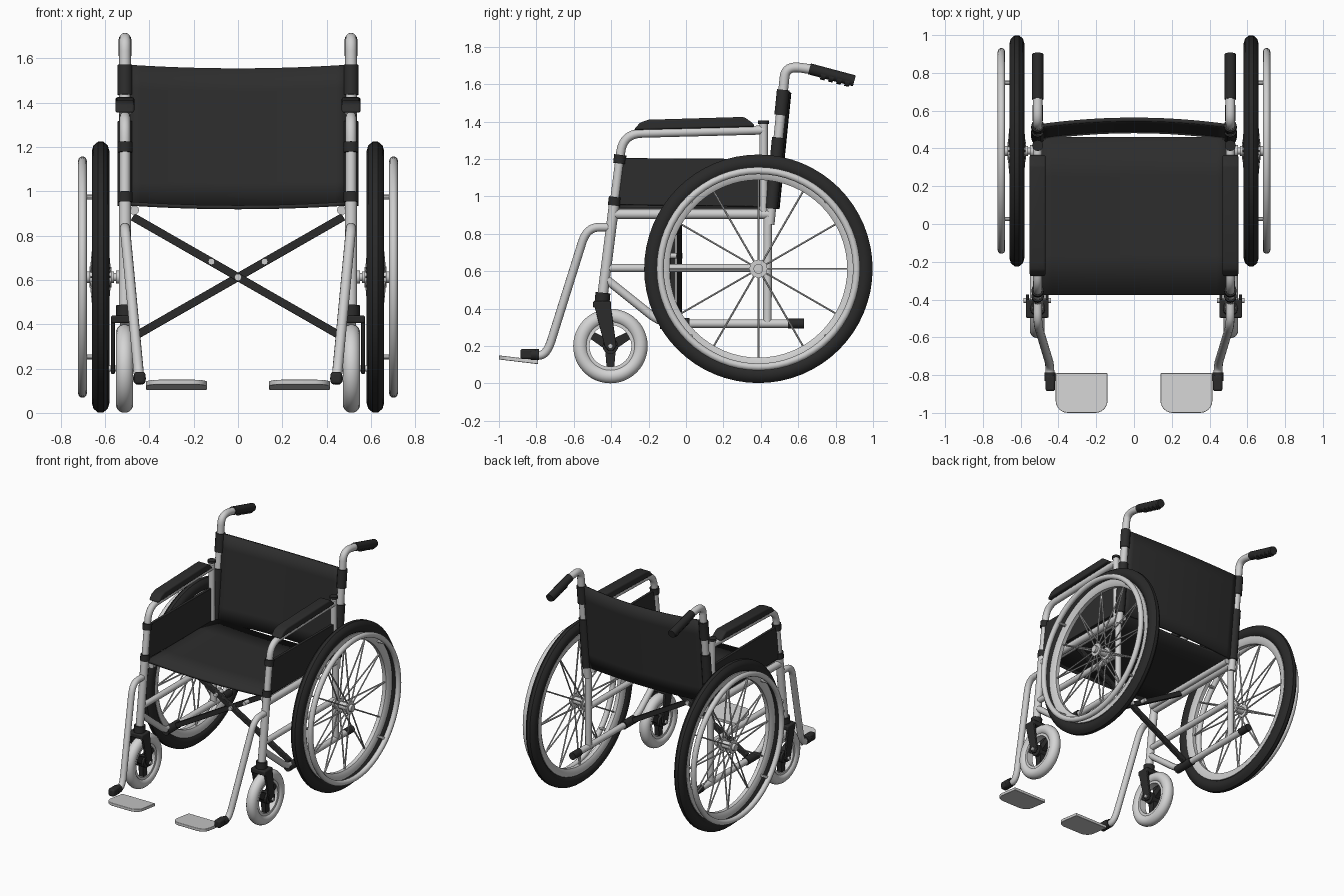
import bpy, bmesh, math
from mathutils import Vector, Matrix

if "Cube" in bpy.data.objects:
    bpy.data.objects.remove(bpy.data.objects["Cube"])


def material(name, v):
    m = bpy.data.materials.new(name)
    m.diffuse_color = (v, v, v, 1)
    m.use_nodes = True
    m.node_tree.nodes["Principled BSDF"].inputs["Base Color"].default_value = m.diffuse_color
    return m


METAL = material("light_grey_metal", 0.62)
CASTER = material("pale_grey_rubber", 0.66)
FABRIC = material("black_fabric", 0.026)
RUBBER = material("black_rubber", 0.022)
PLASTIC = material("dark_plastic", 0.024)


def add_mesh(name, bm, mat, bevel=0.0):
    bmesh.ops.remove_doubles(bm, verts=bm.verts, dist=1e-5)
    bmesh.ops.recalc_face_normals(bm, faces=bm.faces)
    me = bpy.data.meshes.new(name)
    bm.to_mesh(me)
    bm.free()
    me.materials.append(mat)
    me.shade_smooth()
    me.set_sharp_from_angle(angle=math.radians(38))
    ob = bpy.data.objects.new(name, me)
    bpy.context.collection.objects.link(ob)
    if bevel:
        b = ob.modifiers.new("bevel", 'BEVEL')
        b.width, b.segments, b.limit_method = bevel, 3, 'ANGLE'
    return ob


def tube(name, pts, r, mat, fillet=0.08, res=4):
    """Round tube along a path with rounded corners."""
    P = [Vector(p) for p in pts]
    path = [P[0]]
    for a, b, c in zip(P, P[1:], P[2:]):
        s = b + (a - b).normalized() * min(fillet, (a - b).length * 0.48)
        e = b + (c - b).normalized() * min(fillet, (c - b).length * 0.48)
        for i in range(9):
            t = i / 8
            path.append(s * (1 - t) ** 2 + b * 2 * t * (1 - t) + e * t * t)
    path.append(P[-1])
    cu = bpy.data.curves.new(name, 'CURVE')
    cu.dimensions = '3D'
    cu.bevel_depth, cu.bevel_resolution, cu.use_fill_caps = r, res, True
    sp = cu.splines.new('POLY')
    sp.points.add(len(path) - 1)
    for q, p in zip(sp.points, path):
        q.co = (*p, 1)
    tmp = bpy.data.objects.new("path", cu)
    bm = bmesh.new()
    me = bpy.data.meshes.new_from_object(tmp)
    bm.from_mesh(me)
    bpy.data.objects.remove(tmp)
    bpy.data.meshes.remove(me)
    return add_mesh(name, bm, mat)


def ring(name, profile, center, mat, seg=64):
    """Closed profile of (x offset, radius) spun around an axle along x."""
    bm = bmesh.new()
    n = len(profile)
    vs = []
    for i in range(seg):
        a = 2 * math.pi * i / seg
        vs.append([bm.verts.new((center[0] + x, center[1] + r * math.cos(a), center[2] + r * math.sin(a)))
                   for x, r in profile])
    for i in range(seg):
        for j in range(n):
            u, v = vs[i], vs[(i + 1) % seg]
            bm.faces.new((u[j], u[(j + 1) % n], v[(j + 1) % n], v[j]))
    return add_mesh(name, bm, mat)


def oval(w, h, R, n):
    return [(w * math.sin(2 * math.pi * (k + .5) / n), R + h * math.cos(2 * math.pi * (k + .5) / n))
            for k in range(n)]


def prism(name, pts, axis, lo, hi, mat, bevel=0.0):
    """Flat outline extruded along one axis."""
    put = {'x': lambda p, d: (d, p[0], p[1]), 'y': lambda p, d: (p[0], d, p[1]),
           'z': lambda p, d: (p[0], p[1], d)}[axis]
    bm = bmesh.new()
    a = [bm.verts.new(put(p, lo)) for p in pts]
    b = [bm.verts.new(put(p, hi)) for p in pts]
    bm.faces.new(a)
    bm.faces.new(b)
    for i in range(len(pts)):
        j = (i + 1) % len(pts)
        bm.faces.new((a[i], a[j], b[j], b[i]))
    return add_mesh(name, bm, mat, bevel)


def rect(a, b, c, d):
    return [(a, c), (b, c), (b, d), (a, d)]


def back_y(z):
    return 0.455 + (z - 0.93) * 0.1016


def front_y(z):
    return -0.446 + (z - 0.47) * 0.1264


def build_side(s, tag):
    X = 0.51 * s

    def N(part):
        return tag + "_" + part

    def T(part, yz, r, mat=METAL, x=0.51, **k):
        return tube(N(part), [(x * s, y, z) for y, z in yz], r, mat, **k)

    # drive wheel: tyre, rim, hand rim
    C = (0.62 * s, 0.387, 0.613)
    ring(N("tyre"), oval(0.04, 0.046, 0.567, 10), C, RUBBER)
    ring(N("rim"), [(-.027, .53), (.027, .53), (.027, .495), (.014, .475), (-.014, .475), (-.027, .495)], C, METAL)
    ring(N("hand_rim"), oval(0.02, 0.02, 0.525, 10), (0.702 * s, C[1], C[2]), METAL)
    for k in range(4):
        a = math.pi / 4 + k * math.pi / 2
        y, z = C[1] + .51 * math.cos(a), C[2] + .51 * math.sin(a)
        tube(N("hand_rim_peg"), [(.635 * s, y, z), (.702 * s, y, z)], 0.011, METAL, res=2)
    # hub, axle and spokes
    for part, x0, x1, r in (("hub", .56, .69, .026), ("hub_flange_in", .572, .586, .046),
                            ("hub_flange_out", .656, .67, .048), ("axle", .5, .57, .018), ("axle_nut", .535, .55, .03)):
        tube(N(part), [(x0 * s, C[1], C[2]), (x1 * s, C[1], C[2])], r, METAL, res=6)
    for k in range(12):
        a = math.radians(30 * k)
        for x in (.579, .663):
            tube(N("spoke"), [(x * s, C[1] + .035 * math.cos(a), C[2] + .035 * math.sin(a)),
                              (C[0], C[1] + .485 * math.cos(a), C[2] + .485 * math.sin(a))], 0.0055, METAL, res=1)

    # caster wheel with three spokes
    K = (0.512 * s, -0.404, 0.2)
    ring(N("caster_tyre"), oval(0.04, 0.04, 0.16, 16), K, CASTER, 48)
    ring(N("caster_rim"), rect(-.025, .025, .112, .13), K, CASTER, 48)
    T("caster_hub", [(0, 0)] * 0 or [(K[1], K[2]), (K[1], K[2] + 1e-4)], 0.01, PLASTIC)
    tube(N("caster_core"), [(.477 * s, K[1], K[2]), (.547 * s, K[1], K[2])], 0.042, PLASTIC, res=6)
    for deg in (30, 150, 270):
        d = Vector((math.cos(math.radians(deg)), math.sin(math.radians(deg))))
        p = Vector((-d.y, d.x))
        o = Vector(K[1:])
        prism(N("caster_spoke"), [o + p * .03, o - p * .03, o + d * .118 - p * .02, o + d * .118 + p * .02],
              'x', .494 * s, .53 * s, PLASTIC)
    # caster fork
    for x in (.452, .556):
        prism(N("fork_leg"), [(-.495, .435), (-.405, .435), (-.372, .2), (-.39, .175), (-.415, .175), (-.435, .2)],
              'x', x * s, (x + .017) * s, PLASTIC, .005)
    prism(N("fork_crown"), rect(-.497, -.40, .405, .44), 'x', .452 * s, .573 * s, PLASTIC, .008)
    T("caster_stem", [(-.449, .43), (-.444, .485)], 0.04, PLASTIC)
    tube(N("caster_axle"), [(.44 * s, K[1], K[2]), (.585 * s, K[1], K[2])], 0.013, METAL)

    # side frame tubes
    T("front_upright_and_arm", [(-.446, .47), (front_y(1.335), 1.335), (.42, 1.355)], 0.024, fillet=.1)
    T("front_upright_lower", [(-.446, .47), (front_y(.96), .96)], 0.028)
    T("rear_upright", [(.435, .32), (.437, .92)], 0.023)
    T("arm_post", [(.415, .9), (.415, 1.395)], 0.023)
    T("arm_post_cap", [(.415, 1.388), (.415, 1.405)], 0.029, PLASTIC)
    T("seat_side_tube", [(-.39, .905), (.44, .905)], 0.026)
    T("seat_rail", [(-.37, .915), (.45, .915)], 0.021, x=.468)
    T("mid_rail", [(front_y(.617), .617), (.44, .617)], 0.022)
    T("lower_rail", [(-.43, .56), (-.13, .32), (.56, .32)], 0.023)
    T("lower_rail_tip", [(.545, .32), (.63, .32)], 0.027, RUBBER)
    T("brace_sleeve", [(-.14, .32), (.02, .32)], 0.03, PLASTIC)

    # back cane with push handle
    T("back_cane", [(.447, .85), (.52, 1.57), (.533, 1.70), (.70, 1.675)], 0.026, fillet=.09)
    T("push_grip", [(.66, 1.682), (.9, 1.618)], 0.03, RUBBER)
    for k in range(4):
        y = .735 + .043 * k
        z = 1.682 - (y - .66) * .267 - .012
        T("grip_ridge", [(y - .012, z + .003), (y + .012, z - .003)], 0.028, RUBBER)
    for z0, z1 in ((.935, 1.315), (1.435, 1.57)):
        T("back_sleeve", [(back_y(z0), z0), (back_y(z1), z1)], 0.034, FABRIC)

    # arm pad and skirt panel
    prism(N("arm_pad"), [(-.28, 1.355), (.368, 1.372), (.36, 1.39), (.31, 1.425), (-.2, 1.41), (-.245, 1.395)],
          'x', .468 * s, .553 * s, FABRIC, .012)
    prism(N("skirt_panel"), [(front_y(.955), .955), (.41, .945), (.41, 1.2), (front_y(1.205), 1.205)],
          'x', .5 * s, .522 * s, FABRIC, .004)
    for z in (.975, 1.2):
        T("skirt_clip", [(front_y(z - .024), z - .024), (front_y(z + .022), z + .022)], 0.033, PLASTIC)

    # footrest hanger, clamp and plate
    tube(N("footrest_hanger"), [(X, -.395, .835), (X, -.53, .835), (.445 * s, -.745, .15), (.445 * s, -.83, .15)],
         0.023, METAL, fillet=.085)
    prism(N("foot_clamp"), rect(-.885, -.80, .13, .185), 'x', .418 * s, .468 * s, PLASTIC, .012)
    tube(N("foot_clamp_collar"), [(.445 * s, -.785, .155), (.445 * s, -.83, .155)], 0.03, PLASTIC)
    out = [(.14, -.79), (.415, -.79)]
    for cx, a0 in ((.35, 0), (.205, -90)):
        for k in range(7):
            a = math.radians(a0 - 15 * k)
            out.append((cx + .065 * math.cos(a), -.935 + .065 * math.sin(a)))
    plate = prism(N("footplate"), [(x * s, y) for x, y in out], 'z', .103, .125, METAL, .004)
    for v in plate.data.vertices:
        v.co.z += (-.79 - v.co.y) * .12


for s, tag in ((1, "right"), (-1, "left")):
    build_side(s, tag)


def sheet(name, fn, nx, ny, thick):
    """Cloth grid from a surface function, given thickness."""
    bm = bmesh.new()
    g = [[bm.verts.new(fn(2 * i / nx - 1, j / ny)) for j in range(ny + 1)] for i in range(nx + 1)]
    for i in range(nx):
        for j in range(ny):
            bm.faces.new((g[i][j], g[i + 1][j], g[i + 1][j + 1], g[i][j + 1]))
    m = add_mesh(name, bm, FABRIC).modifiers.new("thickness", 'SOLIDIFY')
    m.thickness, m.offset = thick, 0


# sling seat and back
sheet("seat", lambda u, v: (.5 * u, -.375 + .835 * v, .945 - .017 * (1 - u * u)), 16, 4, .018)


def back_point(u, v):
    z = .935 + .635 * v - .016 * (1 - u * u) * v
    return (.49 * u, back_y(z) + .035 * (1 - u * u), z)


sheet("backrest", back_point, 20, 6, .02)

# folding cross brace with bolts
for s, y in ((1, -.085), (-1, -.052)):
    a, b = Vector((-.475 * s, .885)), Vector((.485 * s, .335))
    d = (b - a).normalized()
    p = Vector((-d.y, d.x)) * .018
    prism("cross_brace", [a + p, b + p, b - p, a - p], 'y', y, y + .03, PLASTIC, .004)
    tube("brace_bolt", [(.12 * s, -.1, .683), (.12 * s, -.02, .683)], .015, METAL)
tube("brace_pivot", [(0, -.097, .612), (0, -.01, .612)], .016, METAL)
